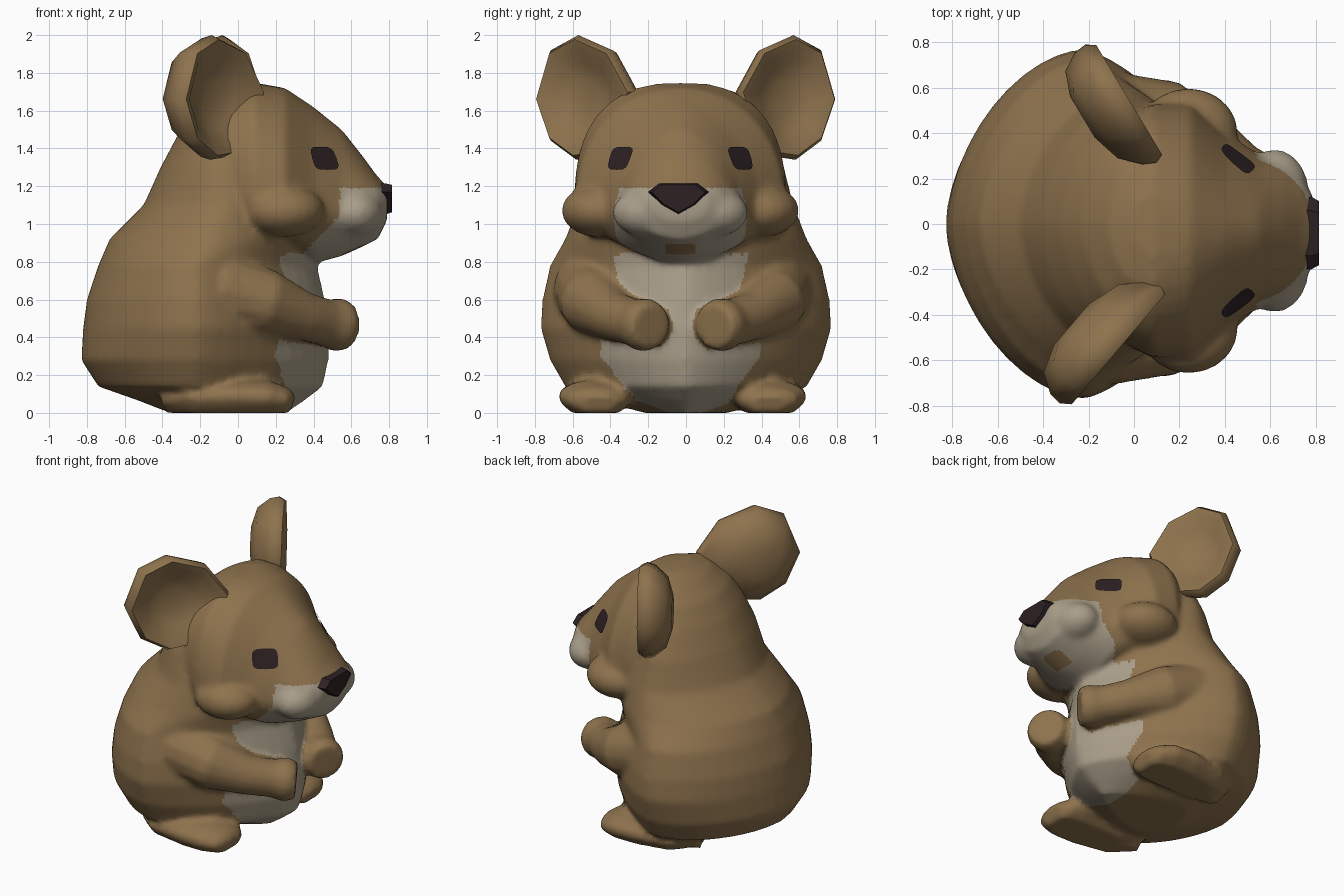
import bpy, bmesh, math
from mathutils import Vector
from mathutils.bvhtree import BVHTree

if "Cube" in bpy.data.objects:
    bpy.data.objects.remove(bpy.data.objects["Cube"])

MID = -0.03  # the face and belly sit slightly off centre


def material(name, rgb):
    m = bpy.data.materials.new(name)
    m.use_nodes = True
    m.diffuse_color = (*rgb, 1)
    m.node_tree.nodes["Principled BSDF"].inputs["Base Color"].default_value = (*rgb, 1)
    return m


BROWN = material("brown fur", (0.27, 0.17, 0.075))
CREAM = material("cream fur", (0.40, 0.34, 0.25))
DARK = material("dark nose and eyes", (0.026, 0.015, 0.017))


def finish(name, bm, mats, rule=None, angle=50):
    bmesh.ops.recalc_face_normals(bm, faces=bm.faces)
    me = bpy.data.meshes.new(name)
    for m in mats:
        me.materials.append(m)
    if rule:
        for f in bm.faces:
            f.material_index = int(rule(f.calc_center_median()))
    bm.to_mesh(me)
    bm.free()
    ob = bpy.data.objects.new(name, me)
    bpy.context.collection.objects.link(ob)
    bpy.ops.object.select_all(action="DESELECT")
    ob.select_set(True)
    bpy.context.view_layer.objects.active = ob
    bpy.ops.object.shade_smooth_by_angle(angle=math.radians(angle))
    return ob


def lerp_keys(keys, t):
    for a, b in zip(keys, keys[1:]):
        if t <= b[0]:
            k = max(0, (t - a[0]) / (b[0] - a[0]))
            return [p + (q - p) * k for p, q in zip(a, b)]
    return list(keys[-1])


def power(v, e):
    return math.copysign(abs(v) ** (2 / e), v)


def loft(rings, bm):
    loops = [[bm.verts.new(p) for p in r] for r in rings]
    n = len(loops[0])
    for a, b in zip(loops, loops[1:]):
        for i in range(n):
            j = (i + 1) % n
            bm.faces.new((a[i], a[j], b[j], b[i]))
    for end in (loops[0], loops[-1]):
        c = bm.verts.new(sum((v.co for v in end), Vector()) / n)
        for i in range(n):
            bm.faces.new((end[i], end[(i + 1) % n], c))
    return bm


def angles(n):
    return [2 * math.pi * i / n for i in range(n)]


# Body: height, back, front, half width
body_keys = [
    (0.0, -0.36, 0.26, 0.22), (0.07, -0.54, 0.36, 0.48), (0.14, -0.74, 0.45, 0.64),
    (0.28, -0.83, 0.48, 0.72), (0.45, -0.82, 0.48, 0.77), (0.60, -0.80, 0.46, 0.76),
    (0.78, -0.74, 0.42, 0.72), (0.92, -0.68, 0.38, 0.64), (1.10, -0.50, 0.36, 0.57),
    (1.30, -0.41, 0.25, 0.52), (1.47, -0.32, 0.20, 0.45), (1.60, -0.23, 0.18, 0.38),
    (1.70, -0.11, 0.15, 0.26), (1.74, 0.0, 0.12, 0.12)]


def body_ring(key):
    z, back, front, half = key
    mid = -0.22 if z < 0.9 else (back + front) / 2
    pts = []
    for t in angles(48):
        c, s = math.cos(t), math.sin(t)
        e = 1.4 if c > 0 and z < 0.9 else 1.75
        reach = front - mid if c > 0 else mid - back
        pts.append((mid + reach * power(c, e), half * power(s, e), z))
    return pts


# Head: distance forward, chin, crown, half width, height of widest point, squareness
head_keys = [
    (-0.12, 1.05, 1.67, 0.45, 1.30, 2.3), (0.08, 0.93, 1.75, 0.56, 1.13, 2.5),
    (0.25, 0.88, 1.72, 0.56, 1.08, 2.1), (0.40, 0.79, 1.62, 0.43, 1.07, 1.8),
    (0.55, 0.83, 1.50, 0.34, 1.06, 1.7), (0.66, 0.88, 1.36, 0.30, 1.07, 1.75),
    (0.74, 0.92, 1.25, 0.24, 1.09, 2.0), (0.79, 1.02, 1.20, 0.15, 1.11, 2.0)]


def head_ring(key):
    x, chin, crown, half, mid, e = key
    return [(x, MID + half * power(math.cos(t), e),
             mid + (crown - mid if math.sin(t) > 0 else mid - chin) * power(math.sin(t), e))
            for t in angles(48)]


def add_ellipsoid(bm, centre, size):
    made = bmesh.ops.create_uvsphere(bm, u_segments=20, v_segments=12, radius=1)
    for v in made["verts"]:
        v.co = Vector(a * b + c for a, b, c in zip(v.co, size, centre))


def fuse(bm):
    """Melt overlapping volumes into one soft skin."""
    bmesh.ops.recalc_face_normals(bm, faces=bm.faces)
    me = bpy.data.meshes.new("rough")
    bm.to_mesh(me)
    bm.free()
    ob = bpy.data.objects.new("rough", me)
    bpy.context.collection.objects.link(ob)
    remesh = ob.modifiers.new("skin", "REMESH")
    remesh.mode = "VOXEL"
    remesh.voxel_size = 0.02
    soften = ob.modifiers.new("soften", "SMOOTH")
    soften.factor = 0.5
    soften.iterations = 6
    skin = bmesh.new()
    skin.from_object(ob, bpy.context.evaluated_depsgraph_get())
    bpy.data.objects.remove(ob)
    bpy.data.meshes.remove(me)
    return skin


def tube(bm, path, s, flat=1.0):
    """Round limb along (x, y, z, radius) points, mirrored by s and kept above ground."""
    pts = [Vector((x, s * y + MID * 0.6, z)) for x, y, z, r in path]
    rings = []
    for i, p in enumerate(pts):
        d = (pts[min(i + 1, len(pts) - 1)] - pts[max(i - 1, 0)]).normalized()
        side = d.cross(Vector((0, 0, 1))).normalized()
        up = side.cross(d)
        r = path[i][3]
        ring = [p + side * r * math.cos(t) + up * r * flat * math.sin(t) for t in angles(14)]
        for q in ring:
            q.z = q.z if q.z > 0.03 else 0
        rings.append(ring)
    loft(rings, bm)


arm_path = [(-0.30, 0.46, 0.70, 0.13), (-0.08, 0.49, 0.65, 0.20), (0.15, 0.475, 0.585, 0.175),
            (0.35, 0.36, 0.51, 0.13), (0.46, 0.26, 0.48, 0.125), (0.53, 0.20, 0.465, 0.145),
            (0.585, 0.165, 0.46, 0.12)]
foot_path = [(-0.38, 0.38, 0.07, 0.10), (-0.22, 0.44, 0.08, 0.17), (0.00, 0.46, 0.09, 0.20),
             (0.15, 0.46, 0.085, 0.20), (0.25, 0.45, 0.065, 0.16), (0.29, 0.45, 0.05, 0.10)]
limbs = bmesh.new()
for s in (-1, 1):
    tube(limbs, arm_path, s)
    tube(limbs, foot_path, s, 0.45)
limb_surface = BVHTree.FromBMesh(limbs)

bib = [(0, 0.24), (0.15, 0.31), (0.3, 0.42), (0.45, 0.43), (0.6, 0.31), (0.75, 0.34), (0.9, 0.37)]


def cream_rule(p):
    y = abs(p.y - MID)
    if y < 0.08 and 0.82 < p.z < 0.895 and p.x > 0.56:
        return False  # mouth
    if p.z < 0.84:
        on_limb = limb_surface.find_nearest(p, 0.022)[0] is not None
        return p.x > 0.15 and y < lerp_keys(bib, p.z)[1] and not on_limb
    return p.z < 1.19 and p.x > 0.54 - max(0, 1.05 - p.z) * 0.95 and y < 0.40


# Body, head, cheeks and limbs in one skin
skin = loft([body_ring(k) for k in body_keys], limbs)
loft([head_ring(k) for k in head_keys], skin)
for s in (-1, 1):
    add_ellipsoid(skin, (0.62, MID + s * 0.17, 1.06), (0.15, 0.19, 0.13))
    add_ellipsoid(skin, (0.24, MID + s * 0.43, 1.07), (0.22, 0.20, 0.14))
skin = fuse(skin)
surface = BVHTree.FromBMesh(skin)
finish("body_and_head", skin, (BROWN, CREAM), cream_rule, 70)

# Ear outline: sideways distance and height
ear_rim = [(0.27, 1.70), (0.39, 1.92), (0.57, 2.0), (0.715, 1.92), (0.79, 1.66),
           (0.715, 1.44), (0.58, 1.34), (0.45, 1.36), (0.33, 1.50)]


def ear(s, root, slope):
    """Dished in front, rounded behind."""
    cu, cz = 0.54, 1.67

    def ring(scale, depth):
        out = []
        for u, z in ear_rim:
            u, z = cu + (u - cu) * scale, cz + (z - cz) * scale
            out.append((root - slope * (u - 0.3) + depth * 0.75, s * (u + depth * 0.5 * slope), z))
        return out
    return loft([ring(0.25, -0.06), ring(0.55, -0.03), ring(0.78, 0.03), ring(0.93, 0.05),
                 ring(1, 0), ring(0.95, -0.07), ring(0.74, -0.17), ring(0.35, -0.22)], bmesh.new())


def eye(s):
    """Thin plate draped on the head, facing diagonally forward."""
    out = Vector((0.7, s * 0.7, 0))
    across = Vector((-0.7, s * 0.7, 0))
    centre = Vector((0.437, MID + s * 0.30, 1.348))
    bm = bmesh.new()
    loops = []
    for scale in (0.5, 1):
        loop = []
        for t in angles(16):
            p = centre + across * 0.085 * scale * power(math.cos(t), 4)
            p.z += 0.061 * scale * power(math.sin(t), 4)
            hit = surface.ray_cast(p + out, -out)[0]
            loop.append(bm.verts.new(hit + out * 0.009))
        loops.append(loop)
    for i in range(16):
        j = (i + 1) % 16
        bm.faces.new((loops[0][i], loops[0][j], loops[1][j], loops[1][i]))
    bm.faces.new(loops[0])
    return bm


for side, s in (("near", -1), ("far", 1)):
    finish(side + "_ear", ear(s, 0.09 if s < 0 else 0.08, 0.85 if s < 0 else 0.6), (BROWN,))
    finish(side + "_eye", eye(s), (DARK,))

# Nose: shield shaped, widest near the top
nose = [(0, 1.05), (0.09, 1.10), (0.16, 1.17), (0.10, 1.215), (-0.10, 1.215), (-0.16, 1.17), (-0.09, 1.10)]
nose_rings = []
for x, k in ((0.70, 0.95), (0.78, 1), (0.815, 0.88)):
    nose_rings.append([(x, MID - 0.01 + y * k, 1.15 + (z - 1.15) * k) for y, z in nose])
finish("nose", loft(nose_rings, bmesh.new()), (DARK,), angle=30)
